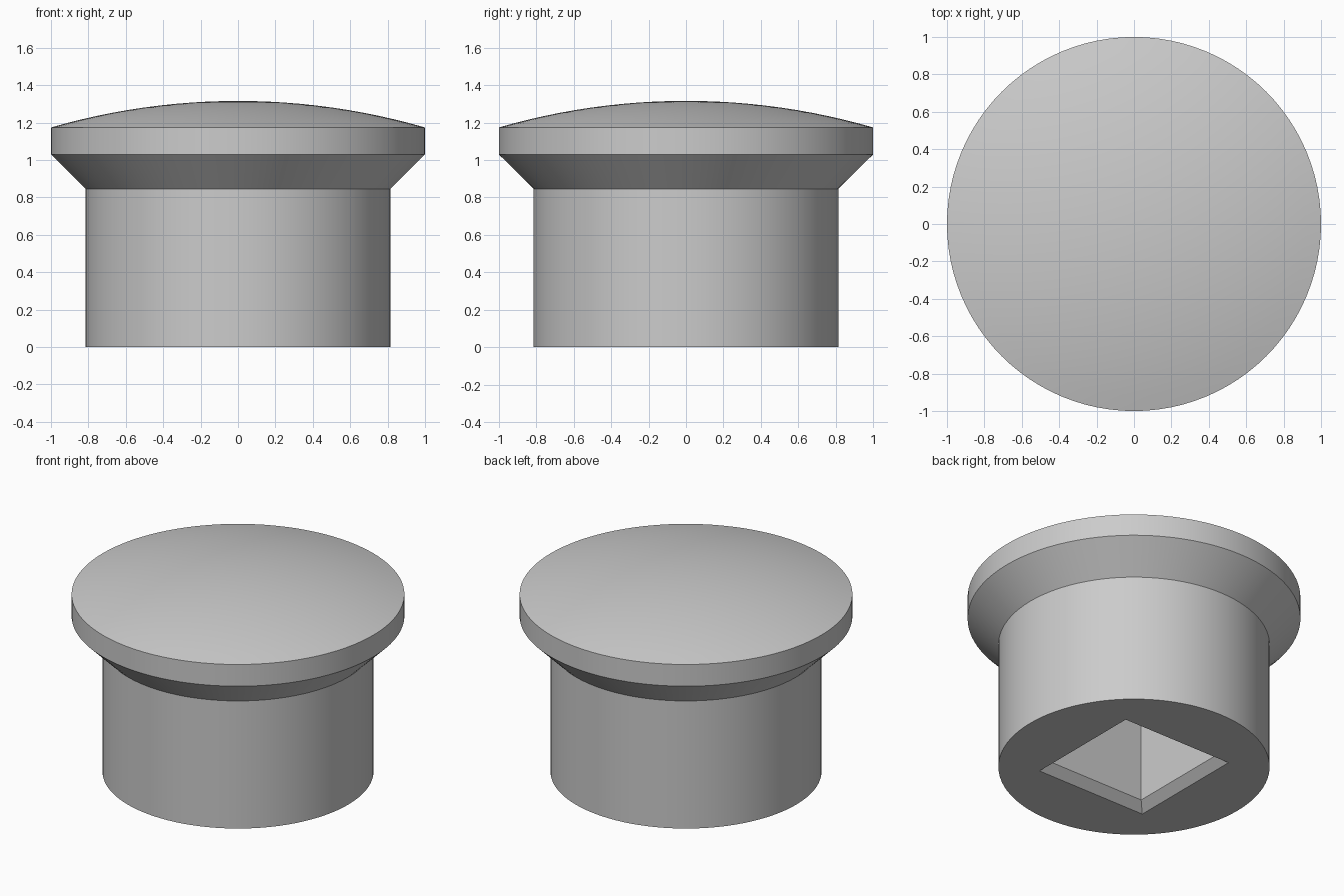
import bpy, bmesh, math
from mathutils import Matrix

if "Cube" in bpy.data.objects:
    bpy.data.objects.remove(bpy.data.objects["Cube"])

SEGMENTS = 96
grey = bpy.data.materials.new("light_grey")
grey.diffuse_color = (0.6, 0.6, 0.6, 1)
grey.use_nodes = True
grey.node_tree.nodes["Principled BSDF"].inputs["Base Color"].default_value = grey.diffuse_color


def mesh_object(name, bm):
    bmesh.ops.remove_doubles(bm, verts=bm.verts, dist=1e-5)
    bmesh.ops.recalc_face_normals(bm, faces=bm.faces)
    mesh = bpy.data.meshes.new(name)
    bm.to_mesh(mesh)
    bm.free()
    mesh.materials.append(grey)
    obj = bpy.data.objects.new(name, mesh)
    bpy.context.collection.objects.link(obj)
    return obj


def stack_rings(name, profile, sides, turn=0.0):
    """Closed solid from (radius, z) rings; a zero radius ends in a point."""
    bm = bmesh.new()
    rings = []
    for r, z in profile:
        if r == 0:
            rings.append([bm.verts.new((0, 0, z))] * sides)
        else:
            rings.append([bm.verts.new((r * math.cos(turn + math.tau * i / sides),
                                        r * math.sin(turn + math.tau * i / sides), z))
                          for i in range(sides)])
    for low, high in zip(rings, rings[1:]):
        for i in range(sides):
            j = (i + 1) % sides
            quad = [low[i], low[j], high[j], high[i]]
            bm.faces.new(list(dict.fromkeys(quad)))
    for ring in (rings[0], rings[-1]):
        if len(set(ring)) > 2:
            bm.faces.new(ring)
    return mesh_object(name, bm)


# Plug: straight shank, sloped collar, rim and shallow spherical dome
RIM_Z, TOP_Z = 1.174, 1.316
rise = TOP_Z - RIM_Z
sphere_r = (1 + rise ** 2) / (2 * rise)
half_angle = math.asin(1 / sphere_r)
profile = [(0.815, 0), (0.815, 0.846), (1, 1.03)]
for k in range(12, 0, -1):
    a = half_angle * k / 12
    profile.append((sphere_r * math.sin(a), TOP_Z - sphere_r * (1 - math.cos(a))))
profile.append((0, TOP_Z))
plug = stack_rings("domed_plug", profile, SEGMENTS)

# Square socket in the underside, with a chamfered mouth
HALF, CHAMFER, DEPTH = 0.403, 0.054, 0.8
diag = math.sqrt(2)
socket = stack_rings("socket_cutter", [
    ((HALF + 0.05) * diag, -0.05),
    ((HALF - CHAMFER) * diag, CHAMFER),
    ((HALF - CHAMFER) * diag, DEPTH)], 4, math.pi / 4)
socket.hide_render = True

cut = plug.modifiers.new("socket", 'BOOLEAN')
cut.operation = 'DIFFERENCE'
cut.solver = 'EXACT'
cut.object = socket
bpy.context.view_layer.objects.active = plug
plug.select_set(True)
bpy.ops.object.modifier_apply(modifier=cut.name)
bpy.data.objects.remove(socket, do_unlink=True)

# Smooth round walls, crisp edges
bpy.ops.object.shade_smooth_by_angle(angle=math.radians(12))
